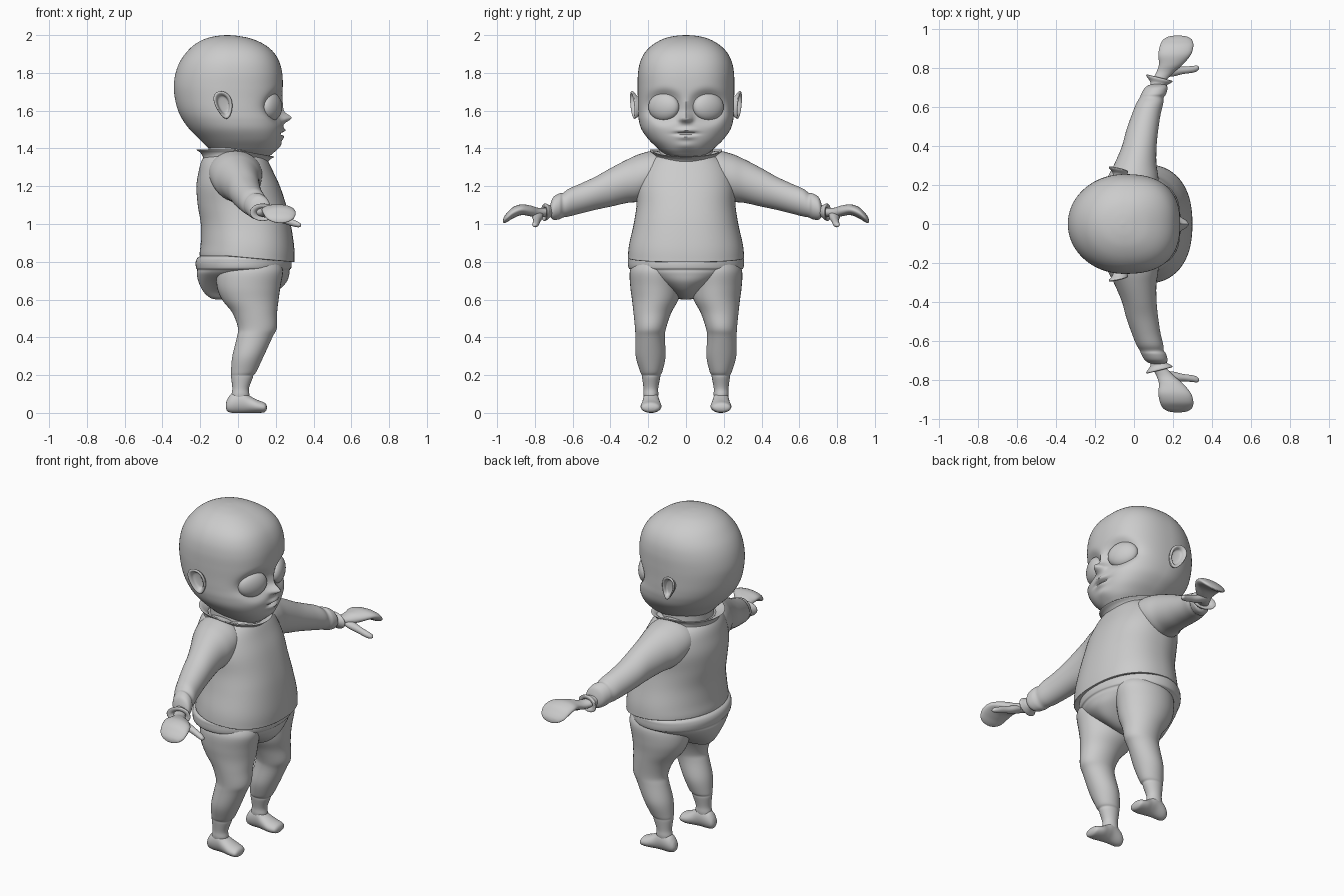
import bpy, bmesh, math
from mathutils import Vector

clay = bpy.data.materials.new("clay grey")
clay.diffuse_color = (0.6, 0.6, 0.6, 1)


def spline(p0, p1, p2, p3, t):
    return [0.5 * (2 * b + (c - a) * t + (2 * a - 5 * b + 4 * c - d) * t * t
                   + (3 * b - a - 3 * c + d) * t ** 3) for a, b, c, d in zip(p0, p1, p2, p3)]


def finish(ob, mirror):
    ob.data.materials.append(clay)
    if mirror:
        m = ob.modifiers.new("mirror", 'MIRROR')
        m.use_axis = (False, True, False)
        m.use_mirror_merge = False
    bpy.context.view_layer.objects.active = ob
    ob.select_set(True)
    bpy.ops.object.shade_smooth_by_angle(angle=math.radians(50))
    ob.select_set(False)


def loft(name, axis, rows, n=40, steps=5, square=1.0, mirror=False, warp=None):
    """Rows: position on axis, then low/high extents on the two other axes."""
    rings = []
    for i in range(len(rows) - 1):
        q = [rows[max(i - 1, 0)], rows[i], rows[i + 1], rows[min(i + 2, len(rows) - 1)]]
        rings += [spline(*q, k / steps) for k in range(steps)]
    rings.append(rows[-1])
    bm = bmesh.new()
    loops = []
    for t, a0, a1, b0, b1 in rings:
        ring = []
        for k in range(n):
            an = 2 * math.pi * k / n
            c, s = math.cos(an), math.sin(an)
            p = square if c > 0 else 1.0
            a = (a0 + a1) / 2 + (a1 - a0) / 2 * math.copysign(abs(c) ** p, c)
            b = (b0 + b1) / 2 + (b1 - b0) / 2 * math.copysign(abs(s) ** p, s)
            co = {'x': (t, a, b), 'y': (a, t, b), 'z': (a, b, t)}[axis]
            ring.append(bm.verts.new(warp(*co) if warp else co))
        loops.append(ring)
    for lo, hi in zip(loops, loops[1:]):
        for k in range(n):
            bm.faces.new((lo[k], lo[(k + 1) % n], hi[(k + 1) % n], hi[k]))
    for ring in (loops[0], loops[-1]):
        mid = bm.verts.new(sum((v.co for v in ring), Vector()) / n)
        for k in range(n):
            bm.faces.new((ring[k], ring[(k + 1) % n], mid))
    bmesh.ops.recalc_face_normals(bm, faces=bm.faces)
    me = bpy.data.meshes.new(name)
    bm.to_mesh(me)
    bm.free()
    ob = bpy.data.objects.new(name, me)
    bpy.context.collection.objects.link(ob)
    finish(ob, mirror)
    return ob


def sym(z, x0, x1, w):
    return (z, x0, x1, -w, w)


# head with sculpted eye sockets, nose and lips
def bump(y, z, z0, sy, sz):
    return math.exp(-(y / sy) ** 2 - ((z - z0) / sz) ** 2)


def face(x, y, z):
    if x > 0.02:
        r2 = ((abs(y) - 0.117) / 0.092) ** 2 + ((z - 1.62) / 0.08) ** 2
        d = -0.036 * math.exp(-r2 * r2)
        d += 0.045 * bump(y, z, 1.562, 0.024, 0.024) + 0.012 * bump(y, z, 1.61, 0.022, 0.05)
        d += 0.014 * bump(abs(y) - 0.024, z, 1.555, 0.014, 0.014)
        d += 0.016 * bump(y, z, 1.496, 0.045, 0.013) + 0.014 * bump(y, z, 1.460, 0.04, 0.014)
        d -= 0.020 * bump(y, z, 1.478, 0.052, 0.007)
        d += 0.012 * bump(y, z, 1.415, 0.05, 0.025)
        x += d * min(1, (x - 0.02) / 0.08)
    return x, y, z


loft("head", 'z', [
    sym(1.34, -0.03, 0.08, 0.03), sym(1.355, -0.09, 0.155, 0.085), sym(1.38, -0.13, 0.19, 0.125),
    sym(1.41, -0.165, 0.212, 0.16), sym(1.45, -0.205, 0.228, 0.20), sym(1.5, -0.255, 0.236, 0.235),
    sym(1.55, -0.292, 0.235, 0.25), sym(1.6, -0.317, 0.23, 0.254), sym(1.66, -0.333, 0.232, 0.255),
    sym(1.73, -0.34, 0.237, 0.256), sym(1.8, -0.33, 0.234, 0.254), sym(1.86, -0.307, 0.218, 0.242),
    sym(1.91, -0.272, 0.188, 0.216), sym(1.95, -0.23, 0.14, 0.175), sym(1.98, -0.175, 0.075, 0.12),
    sym(1.995, -0.115, 0.005, 0.062), sym(2.0, -0.065, -0.05, 0.008)],
    n=160, steps=8, square=0.8, warp=face)

# eyeballs
for side in (1, -1):
    bpy.ops.mesh.primitive_uv_sphere_add(segments=40, ring_count=24, location=(0.178, side * 0.118, 1.62))
    eye = bpy.context.object
    eye.name = "eye"
    eye.scale = (0.045, 0.088, 0.074)
    eye.rotation_euler = (0, 0, side * math.radians(26))
    finish(eye, False)


# cupped ears, wider at the top and flared backwards
def ear_shape(x, y, z):
    h = z - 1.63
    return -0.075 + (x + 0.075) * (1 + 4 * h) - 0.2 * h, y - 0.25 * (x + 0.075) + 0.1 * h, z


loft("ear", 'y', [
    (0.235, -0.105, -0.04, 1.575, 1.675), (0.255, -0.108, -0.038, 1.57, 1.68),
    (0.272, -0.12, -0.032, 1.56, 1.70), (0.28, -0.122, -0.03, 1.557, 1.703),
    (0.284, -0.115, -0.037, 1.565, 1.695), (0.277, -0.108, -0.045, 1.577, 1.685),
    (0.262, -0.102, -0.05, 1.59, 1.675), (0.258, -0.085, -0.065, 1.62, 1.645)],
    n=32, steps=4, mirror=True, warp=ear_shape)

loft("neck", 'z', [sym(1.28, -0.16, 0.13, 0.15), sym(1.36, -0.155, 0.13, 0.145),
                   sym(1.44, -0.16, 0.12, 0.14)])


# sweater body with the hem dropping at the front
def hem(x, y, z):
    return x, y, z - max(0, 1 - (z - 0.83) / 0.2) * 0.09 * max(x, -0.05)


loft("sweater_body", 'z', [
    sym(0.835, -0.17, 0.265, 0.27), sym(0.825, -0.198, 0.296, 0.303), sym(0.84, -0.203, 0.3, 0.307),
    sym(0.9, -0.197, 0.297, 0.3), sym(1.0, -0.197, 0.28, 0.277), sym(1.1, -0.213, 0.255, 0.262),
    sym(1.2, -0.22, 0.222, 0.262), sym(1.28, -0.208, 0.185, 0.245), sym(1.33, -0.195, 0.16, 0.215),
    sym(1.365, -0.175, 0.135, 0.17)], n=64, square=0.85, warp=hem)

# flared collar, open in the middle
loft("collar", 'z', [
    sym(1.29, -0.19, 0.17, 0.2), sym(1.335, -0.185, 0.157, 0.182), sym(1.36, -0.198, 0.17, 0.18),
    sym(1.378, -0.22, 0.192, 0.192), sym(1.375, -0.2, 0.172, 0.175), sym(1.35, -0.165, 0.14, 0.152),
    sym(1.31, -0.15, 0.125, 0.14)], n=56,
    warp=lambda x, y, z: (x, y, z + 0.012 - 0.18 * max(x, -0.02)))

# sleeves with soft folds toward the wrist
loft("sleeve", 'y', [
    (0.06, -0.15, 0.10, 1.20, 1.36), (0.16, -0.155, 0.125, 1.155, 1.387),
    (0.24, -0.135, 0.125, 1.12, 1.372), (0.31, -0.1, 0.115, 1.112, 1.342),
    (0.4, -0.062, 0.116, 1.092, 1.295), (0.48, -0.04, 0.124, 1.075, 1.25),
    (0.56, -0.012, 0.136, 1.055, 1.213), (0.62, 0.012, 0.15, 1.04, 1.187),
    (0.65, 0.03, 0.153, 1.035, 1.165), (0.67, 0.038, 0.166, 1.025, 1.162),
    (0.70, 0.056, 0.172, 1.022, 1.145), (0.715, 0.08, 0.163, 1.035, 1.115),
    (0.72, 0.10, 0.14, 1.055, 1.09)], mirror=True)

# flared cuffs round the wrists
loft("cuff", 'y', [
    (0.70, 0.085, 0.155, 1.04, 1.105), (0.722, 0.082, 0.168, 1.033, 1.1),
    (0.742, 0.065, 0.192, 1.018, 1.108), (0.752, 0.065, 0.197, 1.017, 1.105),
    (0.75, 0.085, 0.178, 1.03, 1.09), (0.735, 0.1, 0.16, 1.045, 1.08)], steps=4, mirror=True,
    warp=lambda x, y, z: (x, y - 0.25 * (x - 0.13) , z))

# mitten hands and thumbs
loft("hand", 'y', [
    (0.70, 0.09, 0.15, 1.045, 1.09), (0.74, 0.095, 0.168, 1.04, 1.085),
    (0.78, 0.115, 0.205, 1.033, 1.085), (0.82, 0.128, 0.252, 1.04, 1.097),
    (0.87, 0.125, 0.292, 1.047, 1.104), (0.915, 0.133, 0.305, 1.03, 1.09),
    (0.945, 0.148, 0.298, 1.012, 1.062), (0.962, 0.175, 0.275, 1.005, 1.04),
    (0.968, 0.21, 0.24, 1.008, 1.025)], mirror=True)
loft("thumb", 'x', [
    (0.15, 0.755, 0.82, 1.035, 1.075), (0.2, 0.758, 0.815, 1.015, 1.06),
    (0.25, 0.77, 0.808, 1.0, 1.04), (0.3, 0.777, 0.812, 0.985, 1.02),
    (0.325, 0.786, 0.814, 0.983, 1.008), (0.334, 0.796, 0.806, 0.988, 0.998)],
    n=24, mirror=True)

# diaper with a thicker waistband
loft("diaper", 'z', [
    sym(0.6, -0.11, 0.06, 0.02), sym(0.608, -0.145, 0.12, 0.05), sym(0.64, -0.182, 0.2, 0.09),
    sym(0.69, -0.208, 0.255, 0.175), sym(0.735, -0.218, 0.272, 0.26), sym(0.757, -0.216, 0.274, 0.29),
    sym(0.768, -0.222, 0.282, 0.304), sym(0.8, -0.224, 0.283, 0.307), sym(0.825, -0.21, 0.27, 0.3),
    sym(0.84, -0.17, 0.23, 0.25)], n=64)

# legs with bent knees and an ankle crease
loft("leg", 'z', [
    (0.80, -0.08, 0.22, 0.05, 0.27), (0.75, -0.11, 0.238, 0.03, 0.297),
    (0.67, -0.112, 0.225, 0.028, 0.295), (0.6, -0.085, 0.215, 0.04, 0.286),
    (0.53, -0.03, 0.207, 0.078, 0.278), (0.45, 0.0, 0.206, 0.105, 0.27),
    (0.4, -0.006, 0.182, 0.112, 0.268), (0.3, -0.03, 0.136, 0.108, 0.266),
    (0.22, -0.037, 0.098, 0.125, 0.243), (0.2, -0.036, 0.082, 0.135, 0.234),
    (0.185, -0.036, 0.078, 0.137, 0.232), (0.13, -0.03, 0.058, 0.147, 0.225),
    (0.09, -0.035, 0.06, 0.147, 0.225), (0.04, -0.03, 0.05, 0.16, 0.21)], mirror=True)

# feet with rounded toes
loft("foot", 'x', [
    (-0.064, 0.17, 0.20, 0.025, 0.05), (-0.055, 0.157, 0.213, 0.008, 0.075),
    (-0.03, 0.148, 0.224, 0.0, 0.105), (0.02, 0.143, 0.228, 0.0, 0.122),
    (0.06, 0.136, 0.233, 0.0, 0.092), (0.1, 0.13, 0.24, 0.0, 0.07),
    (0.135, 0.138, 0.237, 0.002, 0.057), (0.148, 0.152, 0.225, 0.01, 0.047),
    (0.153, 0.175, 0.2, 0.022, 0.034)], n=32, mirror=True)
